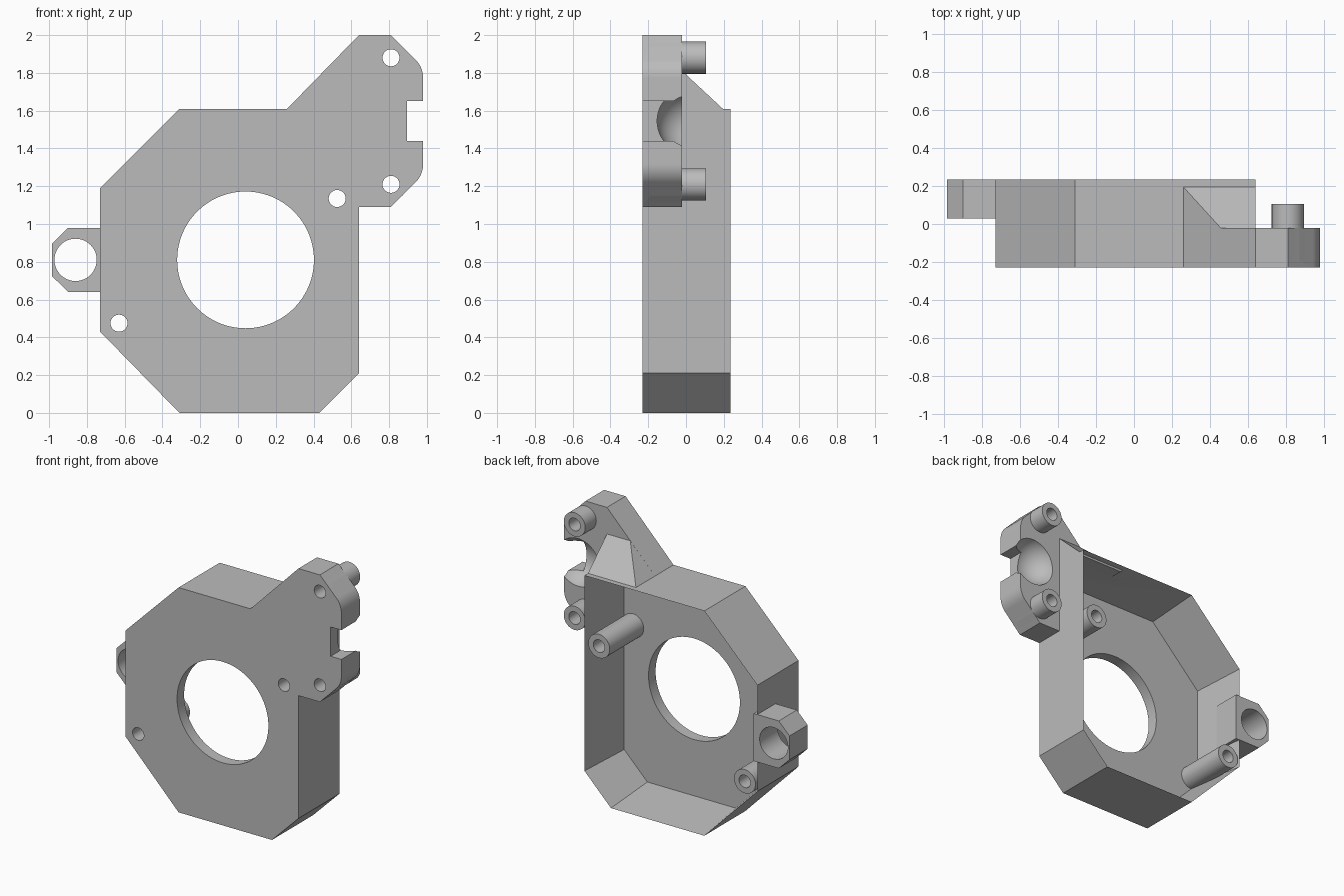
import bpy, bmesh, math
from mathutils import Vector

cube = bpy.data.objects.get("Cube")
if cube:
    bpy.data.objects.remove(cube, do_unlink=True)

grey = bpy.data.materials.new("plain_grey")
grey.use_nodes = True
grey.diffuse_color = (0.5, 0.5, 0.5, 1)
grey.node_tree.nodes["Principled BSDF"].inputs["Base Color"].default_value = (0.5, 0.5, 0.5, 1)

FRONT, BACK, FLANGE_BACK, FLOOR = -0.23, 0.235, -0.02, -0.15


def finish(name, bm):
    bmesh.ops.recalc_face_normals(bm, faces=bm.faces)
    mesh = bpy.data.meshes.new(name)
    bm.to_mesh(mesh)
    bm.free()
    mesh.materials.append(grey)
    obj = bpy.data.objects.new(name, mesh)
    bpy.context.collection.objects.link(obj)
    return obj


def prism(name, outline, y0, y1, wall=None):
    """Extrude an x-z outline along y; with a wall, hollow it from the back."""
    bm = bmesh.new()
    face = bm.faces.new([bm.verts.new((x, y0, z)) for x, z in outline])
    new = bmesh.ops.extrude_face_region(bm, geom=[face], use_keep_orig=True)["geom"]
    bmesh.ops.translate(bm, vec=(0, y1 - y0, 0),
                        verts=[v for v in new if isinstance(v, bmesh.types.BMVert)])
    bmesh.ops.recalc_face_normals(bm, faces=bm.faces)
    if wall:
        back = max(bm.faces, key=lambda f: f.calc_center_median().y)
        bmesh.ops.inset_region(bm, faces=[back], thickness=wall, use_even_offset=True)
        for v in back.verts:
            v.co.y = FLOOR
    return finish(name, bm)


def cylinder(name, x, z, radius, y0, y1, sides=48):
    ring = [(x + radius * math.cos(math.tau * i / sides),
             z + radius * math.sin(math.tau * i / sides)) for i in range(sides)]
    return prism(name, ring, y0, y1)


def combine(target, tool, operation):
    mod = target.modifiers.new(tool.name, 'BOOLEAN')
    mod.operation, mod.solver, mod.object = operation, 'EXACT', tool
    bpy.context.view_layer.objects.active = target
    bpy.ops.object.modifier_apply(modifier=mod.name)
    bpy.data.objects.remove(tool, do_unlink=True)


# Open-backed housing shell
housing = prism("bracket_housing",
                [(-0.73, 0.43), (-0.31, 0), (0.43, 0), (0.64, 0.21),
                 (0.64, 1.61), (-0.31, 1.61), (-0.73, 1.19)], FRONT, BACK, wall=0.045)

# Side flange: upper rounded corner and notch, mirrored about its middle height
MID = 1.545
upper = [(0.81, 2.0)]
for i in range(13):
    a = math.radians(45 - 45 * i / 12)
    upper.append((0.843 + 0.137 * math.cos(a), 1.773 + 0.137 * math.sin(a)))
upper += [(0.98, MID + 0.105), (0.895, MID + 0.105)]
lower = [(x, 2 * MID - z) for x, z in reversed(upper)]
flange = prism("flange", [(0.26, 1.61), (0.64, 2.0)] + upper + lower
               + [(0.62, 1.09), (0.62, 1.59), (0.28, 1.59)], FRONT, FLANGE_BACK)

# Sloping gusset between housing top and flange
bm = bmesh.new()
for co in [(0.26, 0.195, 1.61), (0.64, 0.195, 1.61), (0.28, 0.195, 1.59), (0.64, 0.195, 1.59),
           (0.456, -0.02, 1.81), (0.64, -0.02, 1.81), (0.456, -0.06, 1.81), (0.64, -0.06, 1.81),
           (0.26, -0.06, 1.61), (0.28, -0.06, 1.59), (0.64, -0.06, 1.59)]:
    bm.verts.new(co)
bmesh.ops.convex_hull(bm, input=bm.verts)
bmesh.ops.dissolve_limit(bm, angle_limit=0.01, verts=bm.verts, edges=bm.edges)
gusset = finish("gusset", bm)

# Mounting ear
ear = prism("mounting_ear",
            [(-0.7, 0.64), (-0.7, 0.98), (-0.9, 0.98), (-0.985, 0.895),
             (-0.985, 0.725), (-0.9, 0.64)], 0.03, BACK)

# Screw bosses: x, z, back end
screws = [(0.81, 1.88, 0.105), (0.81, 1.21, 0.105),
          (0.525, 1.135, BACK), (-0.63, 0.475, BACK)]
bosses = [cylinder("screw_boss", x, z, 0.085, -0.19, end) for x, z, end in screws]

for part in [flange, gusset, ear] + bosses:
    combine(housing, part, 'UNION')

# Ball socket in the back of the flange
bm = bmesh.new()
bmesh.ops.create_uvsphere(bm, u_segments=48, v_segments=24, radius=0.175)
bmesh.ops.translate(bm, verts=bm.verts, vec=Vector((0.87, 0.02, MID)))
cutters = [finish("socket_cutter", bm)]

# Through holes
cutters.append(cylinder("bore_cutter", 0.04, 0.81, 0.362, -0.5, 0.5, 96))
cutters.append(cylinder("ear_hole_cutter", -0.86, 0.81, 0.112, -0.5, 0.5))
cutters += [cylinder("screw_hole_cutter", x, z, 0.045, -0.5, 0.5, 32) for x, z, _ in screws]
for cutter in cutters:
    combine(housing, cutter, 'DIFFERENCE')

# Smooth curved walls, keep edges sharp
bpy.ops.object.select_all(action='DESELECT')
housing.select_set(True)
bpy.context.view_layer.objects.active = housing
bpy.ops.object.shade_smooth_by_angle(angle=math.radians(25))
